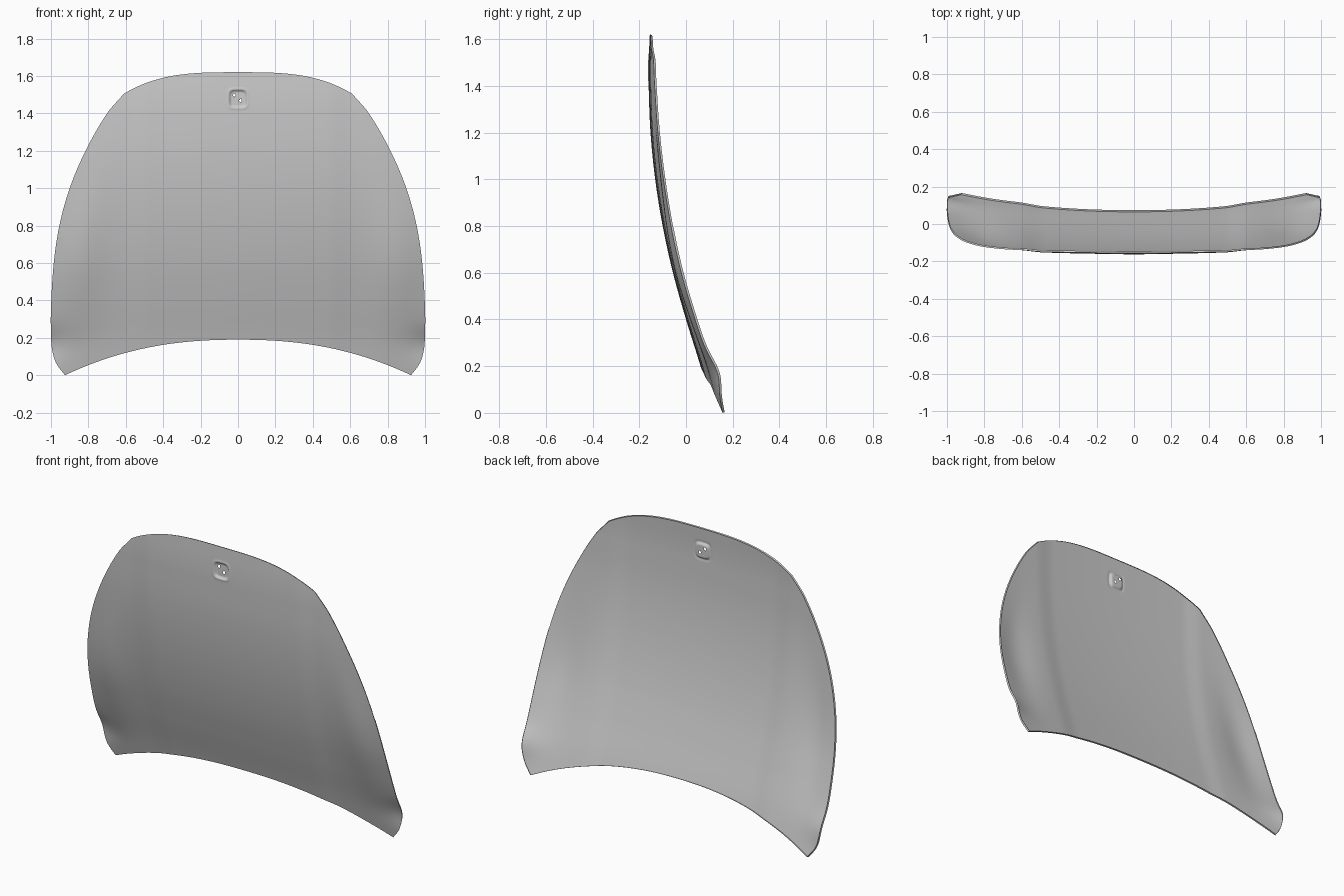
import bpy, bmesh, math

cube = bpy.data.objects.get("Cube")
if cube:
    bpy.data.objects.remove(cube, do_unlink=True)


def curve(points, t):
    """Smooth interpolation through (t, value) points."""
    n = len(points)
    k = 0
    while k < n - 2 and t > points[k + 1][0]:
        k += 1

    def slope(i):
        a, b = points[max(i - 1, 0)], points[min(i + 1, n - 1)]
        return (b[1] - a[1]) / (b[0] - a[0])

    (t0, v0), (t1, v1) = points[k], points[k + 1]
    h = t1 - t0
    u = min(max((t - t0) / h, 0), 1)
    u2, u3 = u * u, u * u * u
    return ((2 * u3 - 3 * u2 + 1) * v0 + (u3 - 2 * u2 + u) * h * slope(k)
            + (3 * u2 - 2 * u3) * v1 + (u3 - u2) * h * slope(k + 1))


def smooth(a, b, v):
    u = min(max((v - a) / (b - a), 0), 1)
    return u * u * (3 - 2 * u)


def bell(v, centre, width):
    return math.exp(-((v - centre) / width) ** 2)


# Half width of the panel and depth of its centre line, by height
SIDE = [(0, .925), (.06, .97), (.13, .993), (.22, 1), (.36, 1), (.6, .985),
        (.8, .955), (1, .9), (1.2, .815), (1.4, .7), (1.505, .61)]
CENTRE = [(0, .118), (.2, .062), (.4, 0), (.6, -.056), (.8, -.1), (1, -.132),
          (1.2, -.152), (1.4, -.16), (1.5, -.16), (1.62, -.155)]
SIDE_TOP = 1.505
BADGE_Z, BADGE_R = 1.478, .05
HOLES = [(-.02, 1.497), (.013, 1.468)]


def depth(x, z, r):
    """Crowned centre, soft crease, bulging fender flanks and turned-down corners."""
    y = curve(CENTRE, z) + .036 * x * x + .008 * smooth(.48, .62, abs(x))
    y -= .022 * bell(z, .6, .35) * bell(r, .86, .13)
    y += .022 * bell(z, .17, .08) * r ** 12
    # Shallow rounded-square badge seat with a faint rim
    q = ((x / BADGE_R) ** 4 + ((z - BADGE_Z) / BADGE_R) ** 4) ** .25
    return y + .009 * smooth(1, .7, q) - .002 * bell(q, 1.05, .12)


# Grid stations, denser around the badge seat
COLS = 140
across = [.45 * u + .55 * u ** 3 for u in (2 * i / COLS - 1 for i in range(COLS + 1))]
rows = sorted({round(SIDE_TOP * j / 90, 4) for j in range(91)}
              | {round(1.29 + .15 * j / 30, 4) for j in range(31)})

bm = bmesh.new()
grid = []
for h in rows:
    t = h / SIDE_TOP
    half = curve(SIDE, h)
    line = []
    for s in across:
        r = abs(s)
        bow = (.19 + (.115 - .19) * t) * (1 - r ** (2.3 + .9 * t))
        x, z = s * half, h + bow
        line.append(bm.verts.new((x, depth(x, z, r), z)))
    grid.append(line)
for low, high in zip(grid, grid[1:]):
    for i in range(COLS):
        bm.faces.new((low[i], low[i + 1], high[i + 1], high[i]))

# Folded hem around the outer edge
rim = [e for e in bm.edges if e.is_boundary]
hem = bmesh.ops.extrude_edge_only(bm, edges=rim)["geom"]
for v in hem:
    if isinstance(v, bmesh.types.BMVert):
        v.co.x *= .996
        v.co.y += .009
        v.co.z += .003 * (1 if v.co.z < .8 else -1)

# Two mounting holes in the badge seat
holes = [f for f in bm.faces
         if any(math.hypot(c.x - hx, c.z - hz) < .008
                for c in [f.calc_center_median()] for hx, hz in HOLES)]
bmesh.ops.delete(bm, geom=holes, context="FACES")
bmesh.ops.recalc_face_normals(bm, faces=bm.faces)
bm.faces.ensure_lookup_table()
if bm.faces[0].normal.y > 0:
    bmesh.ops.reverse_faces(bm, faces=bm.faces)

mesh = bpy.data.meshes.new("hood_panel")
bm.to_mesh(mesh)
bm.free()
hood = bpy.data.objects.new("hood_panel", mesh)
bpy.context.collection.objects.link(hood)

# Plain grey sheet metal
grey = bpy.data.materials.new("plain_grey")
grey.use_nodes = True
color = (.6, .6, .6, 1)
grey.diffuse_color = color
grey.node_tree.nodes["Principled BSDF"].inputs["Base Color"].default_value = color
mesh.materials.append(grey)

bpy.ops.object.select_all(action="DESELECT")
hood.select_set(True)
bpy.context.view_layer.objects.active = hood
bpy.ops.object.shade_smooth_by_angle(angle=math.radians(40))
